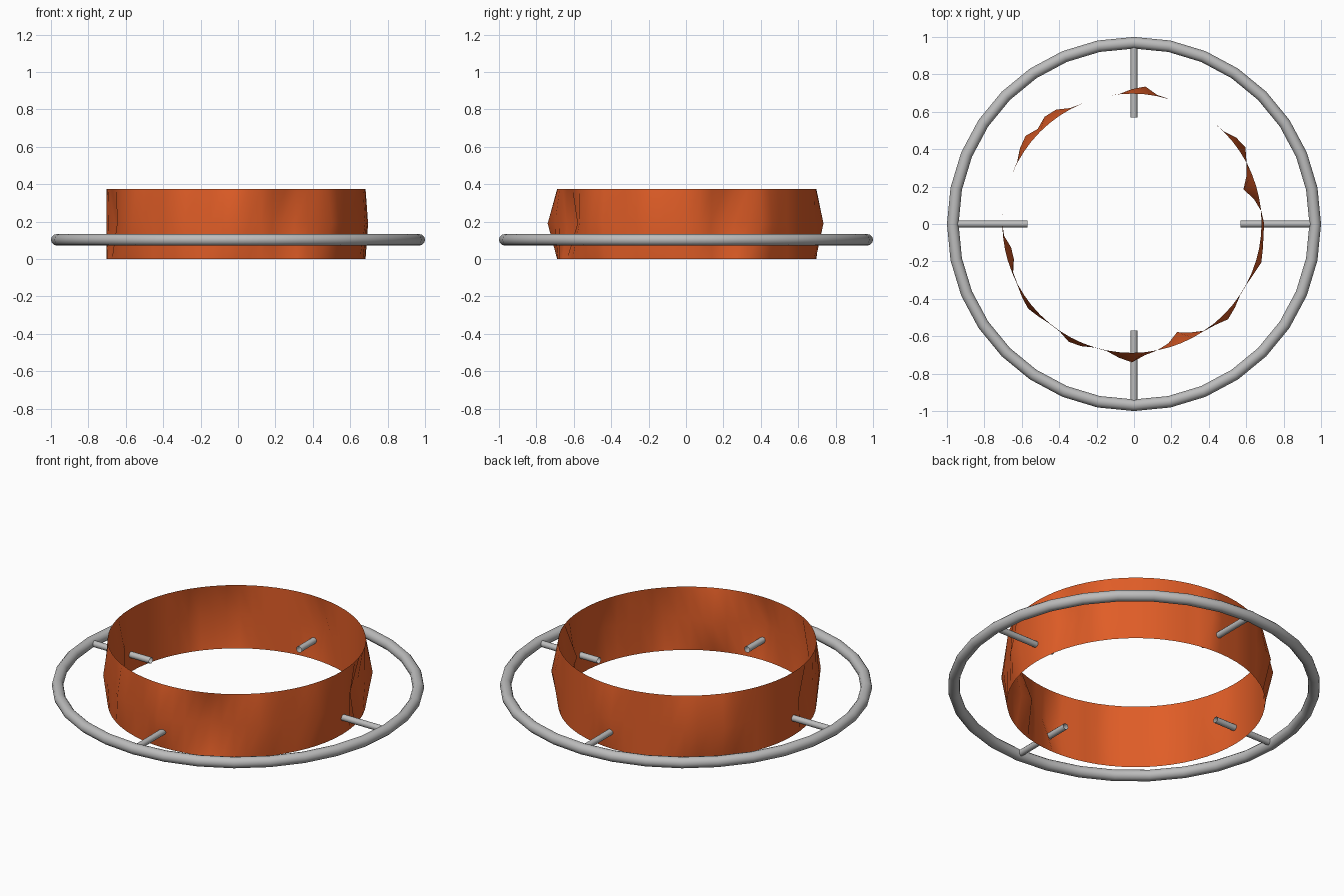
import bpy, bmesh, math

cube = bpy.data.objects.get("Cube")
if cube:
    bpy.data.objects.remove(cube)


def material(name, rgb):
    mat = bpy.data.materials.new(name)
    mat.use_nodes = True
    colour = (*rgb, 1)
    mat.diffuse_color = colour
    mat.node_tree.nodes["Principled BSDF"].inputs["Base Color"].default_value = colour
    return mat


rust = material("rust_orange", (0.75, 0.11, 0.02))
steel = material("steel_grey", (0.5, 0.5, 0.5))


def skin(name, rings, mat, close_rows=False):
    """Smooth surface through a list of closed rings of points."""
    bm = bmesh.new()
    rows = [[bm.verts.new(p) for p in ring] for ring in rings]
    pairs = list(zip(rows, rows[1:]))
    if close_rows:
        pairs.append((rows[-1], rows[0]))
    for low, high in pairs:
        n = len(low)
        for i in range(n):
            j = (i + 1) % n
            bm.faces.new((low[i], low[j], high[j], high[i]))
    for face in bm.faces:
        face.smooth = True
    mesh = bpy.data.meshes.new(name)
    bm.to_mesh(mesh)
    bm.free()
    mesh.materials.append(mat)
    obj = bpy.data.objects.new(name, mesh)
    bpy.context.collection.objects.link(obj)
    return obj


def circle(radius, z, count, centre=(0, 0)):
    points = []
    for i in range(count):
        a = math.tau * i / count
        r = radius(math.degrees(a)) if callable(radius) else radius
        points.append((centre[0] + r * math.cos(a), centre[1] + r * math.sin(a), z))
    return points


# Battered band: round rims, dented waist (angle, offset, width)
DRUM_RADIUS = 0.693
DENTS = [(17, -0.07, 6), (36, 0.045, 5), (86, 0.046, 5), (127, 0.05, 6),
         (142, 0.045, 6), (194, -0.042, 6), (219, 0.026, 7), (244, 0.03, 5),
         (269, 0.052, 6), (293, -0.063, 6), (316, 0.034, 6), (344, 0.03, 7),
         (358, 0.015, 6)]


def waist(angle):
    r = DRUM_RADIUS
    for at, offset, width in DENTS:
        d = (angle - at + 180) % 360 - 180
        r += offset * math.exp(-(d / width) ** 2)
    return r


centre = (-0.011, 0.004)
skin("dented_band", [circle(DRUM_RADIUS, 0, 64, centre),
                     circle(waist, 0.19, 64, centre),
                     circle(DRUM_RADIUS, 0.375, 64, centre)], rust)

# Outer hoop
RAIL_Z = 0.103
TUBE = 0.031
hoop = []
for k in range(12):
    t = -math.tau * k / 12
    hoop.append(circle(0.969 - TUBE * math.cos(t), RAIL_Z + TUBE * math.sin(t), 32))
skin("outer_hoop", hoop, steel, close_rows=True)

# Four open tubes piercing the band
for i, side in enumerate(("left", "back", "right", "front")):
    ends = [[(x, y, z) for y, z, x in circle(0.018, x, 12)] for x in (0.57, 0.955)]
    ends = [[(x, y, z + RAIL_Z) for x, y, z in ring] for ring in ends]
    spoke = skin(side + "_spoke", ends, steel)
    spoke.rotation_euler.z = i * math.pi / 2
